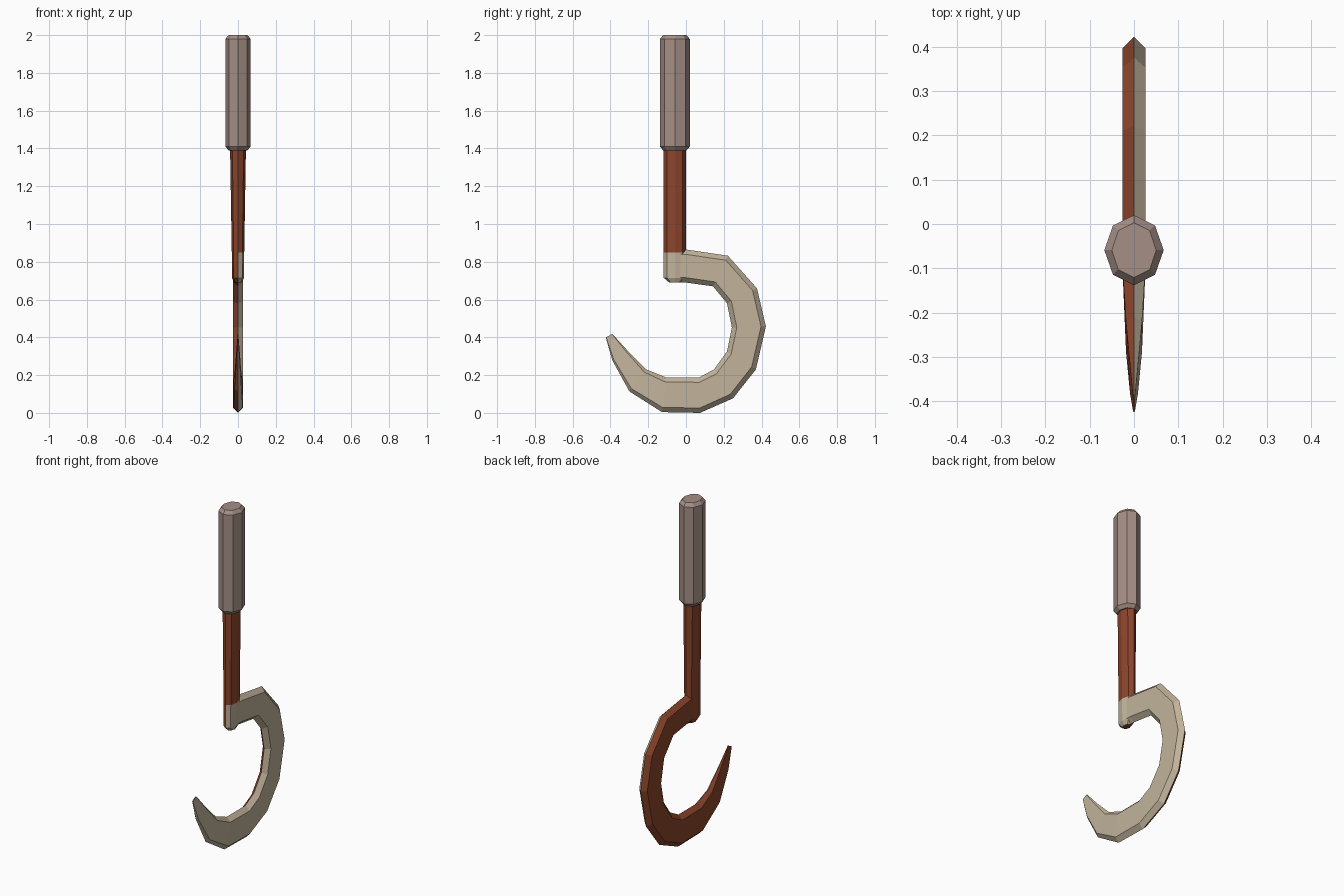
import bpy, bmesh, math
from mathutils import Vector

if "Cube" in bpy.data.objects:
    bpy.data.objects.remove(bpy.data.objects["Cube"])


def material(name, srgb):
    m = bpy.data.materials.new(name)
    lin = [((c + 0.055) / 1.055) ** 2.4 if c > 0.04 else c / 12.92 for c in srgb]
    m.diffuse_color = (*lin, 1)
    m.use_nodes = True
    m.node_tree.nodes["Principled BSDF"].inputs["Base Color"].default_value = m.diffuse_color
    return m


rust = material("rust brown", (0.55, 0.27, 0.17))
bone = material("bone", (0.76, 0.705, 0.61))
grip = material("taupe grip", (0.645, 0.56, 0.525))


def loft(name, rings, mats, rule=None):
    """Skin a list of equal-length point rings, cap the ends, colour by a rule."""
    bm = bmesh.new()
    vs = [[bm.verts.new(p) for p in r] for r in rings]
    n = len(vs[0])
    for a, b in zip(vs, vs[1:]):
        for i in range(n):
            j = (i + 1) % n
            bm.faces.new((a[i], a[j], b[j], b[i]))
    bm.faces.new(vs[0][::-1])
    bm.faces.new(vs[-1])
    bmesh.ops.recalc_face_normals(bm, faces=bm.faces)
    if rule:
        for f in bm.faces:
            f.material_index = rule(f.calc_center_median())
    me = bpy.data.meshes.new(name)
    bm.to_mesh(me)
    bm.free()
    for m in mats:
        me.materials.append(m)
    ob = bpy.data.objects.new(name, me)
    bpy.context.collection.objects.link(ob)
    return ob


def octagon(z, rx, ry, cy=-0.059):
    return [(rx * math.sin(i * math.pi / 4), cy + ry * math.cos(i * math.pi / 4), z)
            for i in range(8)]


# the right half of the hook and of the shaft's lower end is bone coloured
def split(c):
    return 1 if c.x > 0.0005 and c.z < 0.86 else 0


# octagonal grip with chamfered ends
loft("grip", [octagon(1.39, 0.050, 0.062), octagon(1.41, 0.067, 0.079),
              octagon(1.98, 0.067, 0.079), octagon(2.0, 0.050, 0.062)], [grip])

# tapered shaft
loft("shaft", [octagon(0.69, 0.020, 0.030), octagon(0.715, 0.032, 0.059),
               octagon(0.85, 0.033, 0.059), octagon(1.40, 0.042, 0.059)],
     [rust, bone], split)

# curved hook: outer (y, z), inner (y, z), half thickness
path = [
    (-0.06, 0.865, -0.06, 0.69, 0.026),
    (0.0, 0.865, 0.0, 0.69, 0.026),
    (0.222, 0.832, 0.143, 0.67, 0.026),
    (0.376, 0.659, 0.217, 0.58, 0.026),
    (0.423, 0.458, 0.243, 0.452, 0.026),
    (0.37, 0.23, 0.217, 0.325, 0.026),
    (0.249, 0.077, 0.148, 0.23, 0.026),
    (0.074, 0.0, 0.07, 0.188, 0.026),
    (-0.127, 0.004, -0.106, 0.188, 0.025),
    (-0.30, 0.114, -0.21, 0.23, 0.018),
    (-0.39, 0.278, -0.31, 0.33, 0.009),
    (-0.425, 0.40, -0.39, 0.418, 0.002),
]
rings = []
for oy, oz, iy, iz, w in path:
    o, i = Vector((0, oy, oz)), Vector((0, iy, iz))
    d = (i - o).normalized() * w
    x = Vector((w, 0, 0))
    rings.append([o, o + d + x, i - d + x, i, i - d - x, o + d - x])
loft("hook", rings, [rust, bone], split)
